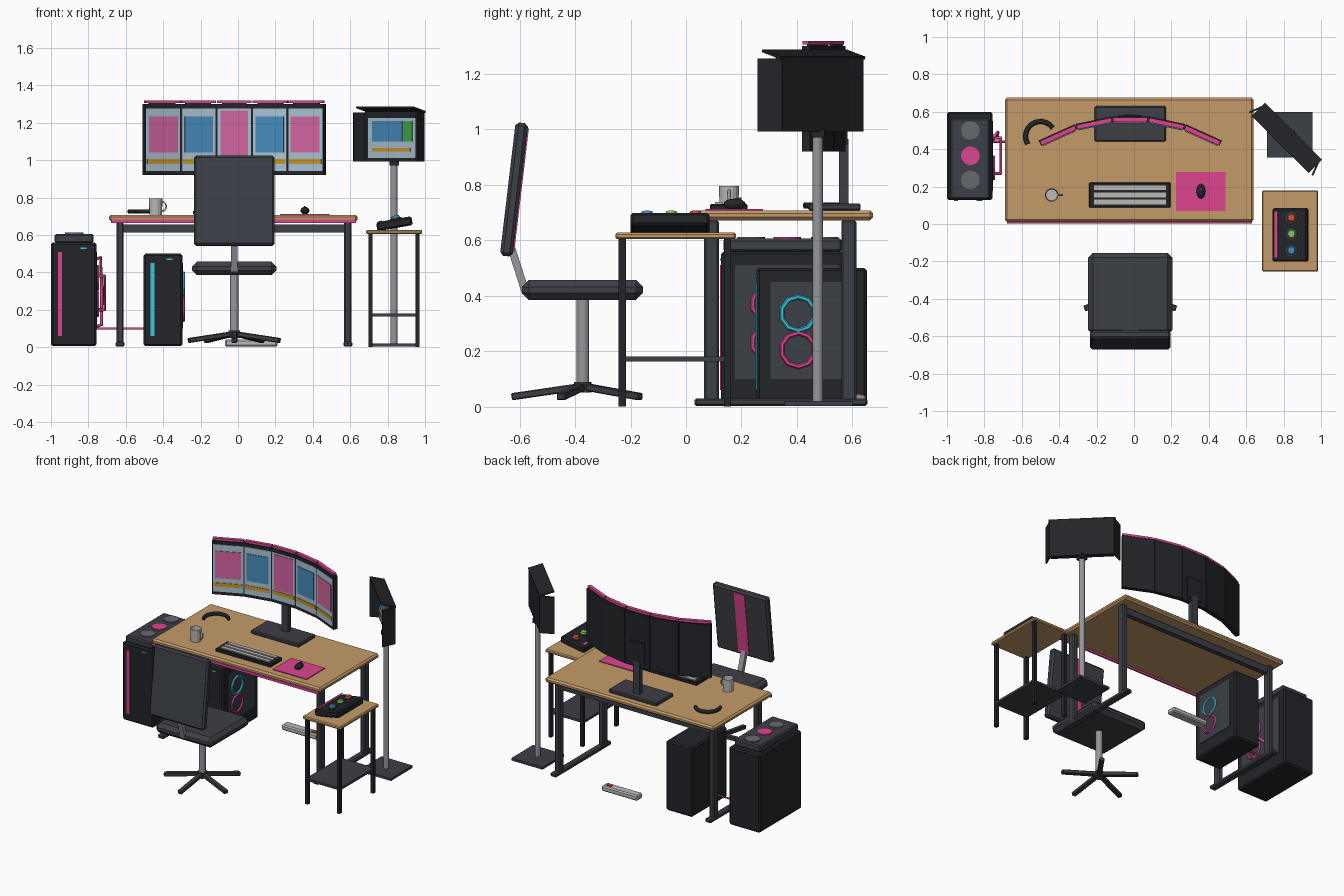
import bpy, bmesh, math
from mathutils import Matrix, Vector

if "Cube" in bpy.data.objects:
    bpy.data.objects.remove(bpy.data.objects["Cube"])

COL = dict(wood=(.55, .33, .14), dark=(.016, .018, .022), mid=(.045, .05, .062), pink=(.72, .06, .28),
           cyan=(.04, .58, .72), screen=(.4, .55, .66), blue=(.06, .26, .5), rose=(.65, .13, .36),
           orange=(.6, .3, .02), green=(.05, .4, .06), red=(.6, .07, .04), steel=(.3, .31, .33),
           light=(.5, .49, .47), fan=(.13, .14, .16), lime=(.2, .55, .1))
MATS = {}
for k, c in COL.items():
    MATS[k] = bpy.data.materials.new(k)
    MATS[k].diffuse_color = (*c, 1)
I = Matrix.Identity(4)


def make(name, bm, mat, M=I):
    me = bpy.data.meshes.new(name)
    bmesh.ops.transform(bm, matrix=M, verts=bm.verts)
    bm.to_mesh(me)
    bm.free()
    me.materials.append(MATS[mat])
    ob = bpy.data.objects.new(name, me)
    bpy.context.collection.objects.link(ob)
    return ob


def box(name, x, y, z, mat, bevel=0, M=I):
    """Box from (min, max) ranges, optional chamfer, optional placing matrix."""
    bm = bmesh.new()
    bmesh.ops.create_cube(bm, size=1)
    for v in bm.verts:
        v.co = [(r[0] + r[1]) / 2 + c * (r[1] - r[0]) for r, c in zip((x, y, z), v.co)]
    if bevel:
        bmesh.ops.bevel(bm, geom=bm.edges[:], offset=bevel, segments=1, affect='EDGES')
    return make(name, bm, mat, M)


def rod(name, a, b, r, mat, n=16, r2=None, spin=0):
    """Cylinder between two points."""
    a, b = Vector(a), Vector(b)
    d = b - a
    bm = bmesh.new()
    bmesh.ops.create_cone(bm, cap_ends=True, segments=n, radius1=r, radius2=r2 or r, depth=d.length)
    M = Matrix.Translation((a + b) / 2) @ d.to_track_quat('Z', 'Y').to_matrix().to_4x4()
    return make(name, bm, mat, M @ Matrix.Rotation(spin, 4, 'Z'))


def tube(name, pts, r, mat):
    cu = bpy.data.curves.new(name, 'CURVE')
    cu.dimensions, cu.bevel_depth, cu.bevel_resolution, cu.use_fill_caps = '3D', r, 1, True
    sp = cu.splines.new('POLY')
    sp.points.add(len(pts) - 1)
    for p, c in zip(sp.points, pts):
        p.co = (*c, 1)
    cu.materials.append(MATS[mat])
    bpy.context.collection.objects.link(bpy.data.objects.new(name, cu))


def ring(name, loc, r, mat):
    bpy.ops.mesh.primitive_torus_add(location=loc, rotation=(0, math.pi / 2, 0), major_radius=r,
                                     minor_radius=.009, major_segments=10, minor_segments=6)
    ob = bpy.context.object
    ob.name = name
    ob.data.materials.append(MATS[mat])


# Desk
box('desk_top', (-.69, .64), (.012, .675), (.672, .707), 'wood', .011)
box('desk_light_strip', (-.68, .63), (.004, .016), (.664, .682), 'pink')
for side, x in (('left', -.63), ('right', .587)):
    for pos, y in (('front', .092), ('back', .587)):
        box(f'desk_{side}_{pos}_post', (x - .019, x + .019), (y - .027, y + .027), (.02, .672), 'mid', .007)
    box(f'desk_{side}_foot', (x - .024, x + .024), (.03, .655), (.003, .03), 'mid', .007)
box('desk_back_beam', (-.62, .58), (.57, .605), (.612, .657), 'mid')

# Curved main monitor made of five flat panels
xs = [-.02 + .193 * k for k in (-2.5, -1.5, -.5, .5, 1.5, 2.5)]
ys = [.43, .517, .557, .557, .517, .43]
for i in range(5):
    a, b = Vector((xs[i], ys[i], 0)), Vector((xs[i + 1], ys[i + 1], 0))
    h = (b - a).length / 2
    M = Matrix.Translation((a + b) / 2) @ Matrix.Rotation(math.atan2((b - a).y, (b - a).x), 4, 'Z')
    box(f'monitor_panel_{i}', (-h, h), (-.012, .018), (.92, 1.3), 'dark', 0, M)
    box(f'monitor_screen_{i}', (-h + .006, h - .006), (-.015, -.01), (.942, 1.277), 'screen', 0, M)
    lo, hi = (1.015, 1.265) if i == 2 else (1.04, 1.232)
    box(f'monitor_window_{i}', (-h + .022, h - .022), (-.019, -.012), (lo, hi), ('rose', 'blue')[i % 2], 0, M)
    box(f'monitor_taskbar_{i}', (-h + .012, h - .012), (-.019, -.012), (.98, 1.006), 'orange', 0, M)
    box(f'monitor_top_light_{i}', (-h + .004, h - .004), (-.012, .012), (1.305, 1.319), 'pink', 0, M)
    box(f'monitor_light_mount_{i}', (-h + .03, h - .03), (-.006, .01), (1.3, 1.306), 'dark', 0, M)
box('monitor_base', (-.21, .17), (.44, .63), (.707, .733), 'mid', .006)
box('monitor_neck', (-.046, .006), (.552, .586), (.73, .965), 'mid')
box('monitor_neck_joint', (-.08, .04), (.565, .582), (.945, 1.1), 'dark')

# Side monitor with hood, on a floor stand
M = Matrix.Translation((.85, .4925, 0)) @ Matrix.Rotation(-math.pi / 4, 4, 'Z')
box('side_monitor_body', (-.205, .205), (-.035, 0), (.992, 1.26), 'dark', 0, M)
box('side_screen', (-.18, .18), (-.039, -.03), (1.012, 1.225), 'screen', 0, M)
for n, x, z, m in (('main', (-.145, .08), (1.1, 1.21), 'blue'), ('graph', (.09, .155), (1.1, 1.21), 'green'),
                   ('bar', (-.145, .14), (1.045, 1.066), 'orange')):
    box('side_window_' + n, x, (-.043, -.036), z, m, 0, M)
flare = math.atan2(.035, .092)
for n, s in (('left', -1), ('right', 1)):
    H = M @ Matrix.Translation((s * .203, 0, 0)) @ Matrix.Rotation(s * flare, 4, 'Z')
    box(f'hood_{n}', (-.005, .005), (-.098, 0), (.992, 1.255), 'dark', 0, H)
H = M @ Matrix.Translation((0, 0, 1.257)) @ Matrix.Rotation(-.26, 4, 'X')
box('hood_top', (-.215, .215), (-.098, .002), (-.004, .006), 'dark', 0, H)
rod('stand_pole', (.835, .475, .01), (.835, .475, .975), .019, 'steel')
box('stand_head', (.81, .86), (.45, .5), (.97, 1.0), 'dark')
box('stand_base', (.71, .955), (.355, .6), (.003, .02), 'mid')

# Side table with shelf
box('side_table_top', (.685, .985), (-.255, .18), (.604, .627), 'wood', .006)
box('side_table_shelf', (.7, .968), (-.235, .15), (.163, .18), 'mid')
for x in (.709, .959):
    for y in (-.23, .15):
        box('side_table_leg', (x - .011, x + .011), (y - .013, y + .013), (0, .606), 'dark')

# Control box with knobs, tilted
M = Matrix.Translation((.836, -.058, .662)) @ Matrix.Rotation(math.radians(-10), 4, 'Y')
box('control_box', (-.096, .096), (-.143, .143), (-.026, .022), 'dark', .009, M)
box('control_strip', (-.082, -.064), (-.12, .125), (.015, .026), 'pink', 0, M)
for y, m in ((-.083, 'blue'), (.005, 'lime'), (.092, 'red')):
    rod('knob_ring', M @ Vector((.012, y, .02)), M @ Vector((.012, y, .028)), .031, 'mid')
    rod('knob', M @ Vector((.012, y, .026)), M @ Vector((.012, y, .04)), .024, m, 16, .019)

# Keyboard, mouse pad, mouse
box('keyboard', (-.24, .196), (.087, .222), (.707, .731), 'dark', .005)
for y in (.105, .143, .181):
    box('key_row', (-.213, .17), (y, y + .026), (.728, .738), 'light')
box('mouse_pad', (.225, .49), (.07, .277), (.707, .713), 'pink')
bm = bmesh.new()
bmesh.ops.create_uvsphere(bm, u_segments=12, v_segments=8, radius=1)
make('mouse', bm, 'dark', Matrix.Translation((.358, .175, .73)) @ Matrix.Diagonal((.024, .04, .02, 1)))
box('mouse_wheel', (.354, .362), (.183, .2), (.742, .754), 'mid')

# Mug with hollow inside and handle
bm = bmesh.new()
bmesh.ops.create_cone(bm, cap_ends=True, segments=16, radius1=.034, radius2=.036, depth=.088)
bm.normal_update()
top = max(bm.faces, key=lambda f: f.calc_center_median().z)
bmesh.ops.inset_region(bm, faces=[top], thickness=.005)
for v in top.verts:
    v.co.z -= .07
make('mug', bm, 'light', Matrix.Translation((-.44, .155, .751)))
tube('mug_handle', [(-.408 + .024 * math.sin(t * math.pi / 6), .155, .753 + .026 * math.cos(t * math.pi / 6))
                    for t in range(7)], .005, 'light')

# Headset band lying on the desk
tube('headset_band', [(-.5 + .08 * math.cos(math.radians(t)), .468 + .08 * math.sin(math.radians(t)), .725)
                      for t in range(35, 212, 16)], .013, 'dark')


# Computer towers
def tower(n, x, y, h, trim, rings):
    box(n + '_case', x, y, (.005, h), 'dark', .01)
    box(n + '_glass', (x[1] - .004, x[1] + .004), (y[0] + .05, y[1] - .05), (.1, h - .05), 'mid')
    box(n + '_front_strip', (x[0] + .037, x[0] + .059), (y[0] - .005, y[0] + .005), (.06, h - .05), trim)
    box(n + '_button', (x[1] - .085, x[1] - .052), (y[0] - .004, y[0] + .005), (h - .034, h - .026), 'cyan')
    for i, (ry, rz, m) in enumerate(rings):
        ring(f'{n}_fan_ring_{i}', (x[1] + .007, ry, rz), .061, m)


tower('large_tower', (-1.0, -.757), (.127, .6), .56, 'pink', ((.3, .37, 'pink'), (.3, .23, 'pink')))
tower('small_tower', (-.505, -.297), (.255, .652), .5, 'cyan', ((.405, .335, 'cyan'), (.405, .205, 'pink')))
box('radiator', (-.98, -.773), (.135, .563), (.558, .606), 'mid', .008)
for y, m in ((.235, 'fan'), (.365, 'pink'), (.5, 'fan')):
    rod('radiator_fan', (-.875, y, .6), (-.875, y, .612), .05, m, 20)

# Cooling tubes and link cable
tube('outer_cooling_tube', [(-.76, .46, .47), (-.735, .48, .48), (-.728, .49, .3), (-.73, .47, .12), (-.76, .45, .11)],
     .009, 'pink')
tube('inner_cooling_tube', [(-.76, .27, .38), (-.712, .27, .38), (-.712, .46, .2), (-.76, .46, .2)], .009, 'pink')
tube('link_cable', [(-.76, .44, .1), (-.5, .44, .1)], .006, 'pink')

# Power strip on the floor
box('power_strip', (-.07, .212), (.585, .65), (.004, .042), 'light', .008)
box('power_switch', (.15, .185), (.605, .63), (.038, .048), 'red')

# Chair
cx, cy = -.02, -.372
box('chair_seat', (-.245, .205), (-.592, -.155), (.385, .457), 'mid', .025)
M = Matrix.Translation((cx, -.62, .783)) @ Matrix.Rotation(-.118, 4, 'X')
box('chair_back', (-.216, .216), (-.023, .023), (-.242, .242), 'mid', .012, M)
box('chair_back_stripe', (-.042, .042), (.018, .027), (-.225, .225), 'pink', 0, M)
d = Vector((0, .055, -.17))
M = Matrix.Translation((cx, -.605, .495)) @ Matrix.Rotation(.31, 4, 'X')
box('chair_back_bracket', (-.018, .018), (-.014, .014), (-.09, .085), 'steel', 0, M)
rod('chair_post', (cx, cy, .06), (cx, cy, .39), .023, 'steel')
rod('chair_hub', (cx, cy, .05), (cx, cy, .088), .032, 'mid')
for i in range(5):
    t = math.radians(-90 + 72 * i)
    M = Matrix.Translation((cx, cy, .074)) @ Matrix.Rotation(t, 4, 'Z') @ Matrix.Rotation(.145, 4, 'Y')
    box(f'chair_leg_{i}', (0, .26), (-.016, .016), (-.014, .012), 'mid', .004, M)

for m in bpy.data.materials:
    if m.users and not m.is_grease_pencil:
        m.use_nodes = True
        m.node_tree.nodes["Principled BSDF"].inputs["Base Color"].default_value = m.diffuse_color
